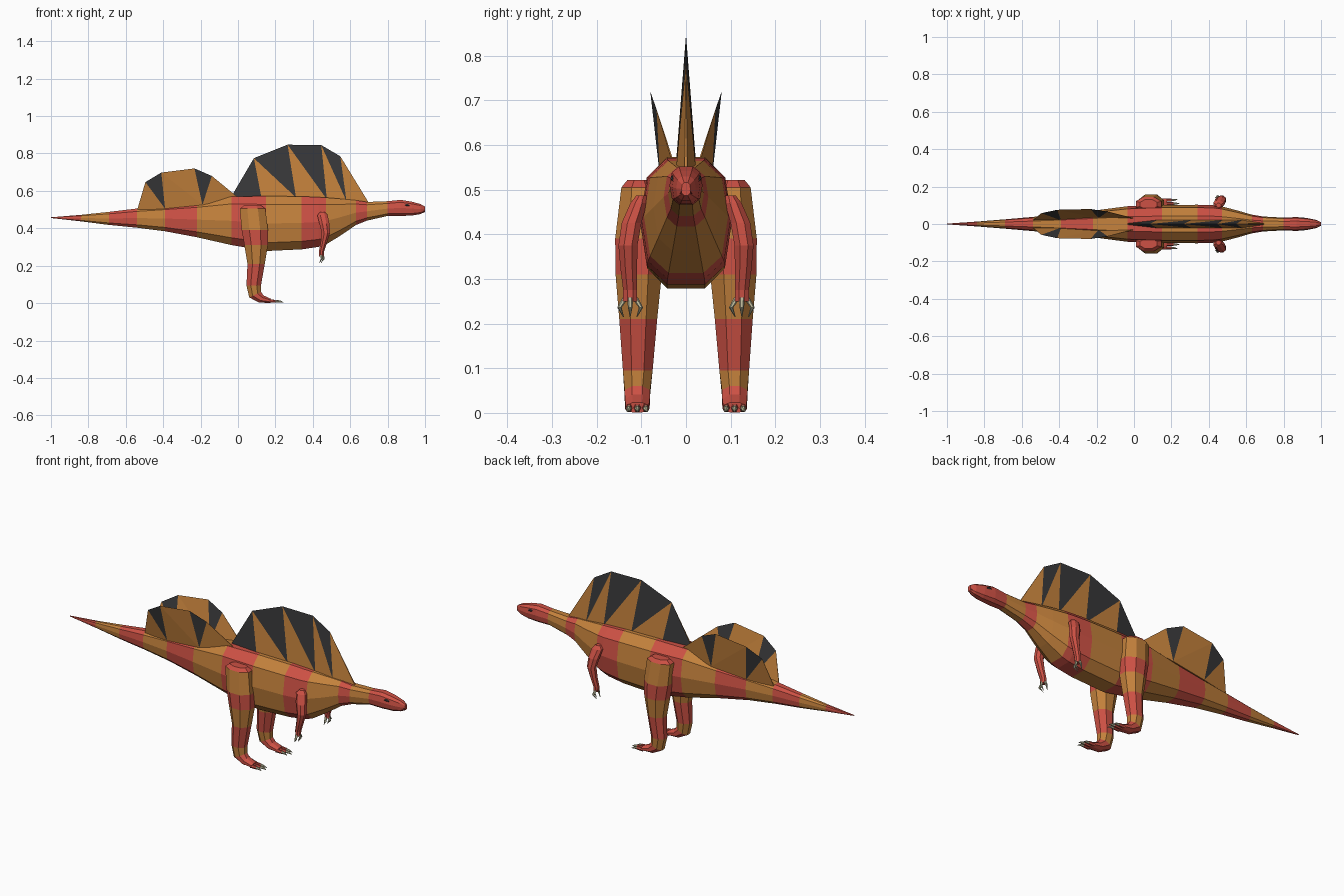
import bpy, bmesh, math
from mathutils import Vector

if "Cube" in bpy.data.objects:
    bpy.data.objects.remove(bpy.data.objects["Cube"])

COLOURS = [("red_skin", (0.61, 0.082, 0.058)), ("orange_skin", (0.55, 0.22, 0.045)),
           ("charcoal", (0.04, 0.04, 0.042)), ("pale_claw", (0.52, 0.50, 0.33)),
           ("dark_mouth", (0.16, 0.02, 0.018))]
MATS = []
for name, col in COLOURS:
    m = bpy.data.materials.new(name)
    m.diffuse_color = (*col, 1)
    m.use_nodes = True
    m.node_tree.nodes["Principled BSDF"].inputs["Base Color"].default_value = m.diffuse_color
    MATS.append(m)
RED, ORANGE, DARK, CLAW, MOUTH = range(5)


def finish(name, bm, mirror=False):
    bmesh.ops.recalc_face_normals(bm, faces=bm.faces)
    me = bpy.data.meshes.new(name)
    bm.to_mesh(me)
    bm.free()
    for m in MATS:
        me.materials.append(m)
    ob = bpy.data.objects.new(name, me)
    bpy.context.collection.objects.link(ob)
    if mirror:
        mod = ob.modifiers.new("mirror", 'MIRROR')
        mod.use_axis = (False, True, False)
    return ob


def loft(name, rings, mats, sides=8, power=1.0, mirror=False):
    """rings: (x, y, z, half size in the xz plane, half size in y, tilt degrees)"""
    bm = bmesh.new()
    loops = []
    for x, y, z, a, b, tilt in rings:
        r = math.radians(tilt)
        u = Vector((math.cos(r), 0, math.sin(r)))
        loop = []
        for i in range(sides):
            t = (i + 0.5) * math.tau / sides
            c, s = math.cos(t), math.sin(t)
            c = math.copysign(abs(c) ** power, c)
            s = math.copysign(abs(s) ** power, s)
            loop.append(bm.verts.new(Vector((x, y, z)) + u * a * c + Vector((0, b * s, 0))))
        loops.append(loop)
    for k in range(len(loops) - 1):
        p, q = loops[k], loops[k + 1]
        for i in range(sides):
            j = (i + 1) % sides
            f = bm.faces.new((p[i], p[j], q[j], q[i]))
            f.material_index = mats[min(k, len(mats) - 1)]
    bm.faces.new(loops[0]).material_index = mats[0]
    bm.faces.new(loops[-1]).material_index = mats[-1]
    return finish(name, bm, mirror)


def sail(name, tops, bases, tris, thick, mirror=False):
    """Tent-like sail: wide at the base, sharp at the top edge."""
    bm = bmesh.new()
    n = len(bases) - 1
    t = [bm.verts.new(p) for p in tops]
    sides = []
    for s in (-1, 1):
        sides.append([bm.verts.new((x, y + s * thick * (0.15 if i in (0, n) else 1), z))
                      for i, (x, y, z) in enumerate(bases)])
    for b in sides:
        for keys, mat in tris:
            f = bm.faces.new([(t if k[0] == 'T' else b)[int(k[1])] for k in keys.split()])
            f.material_index = mat
    for i in range(n):
        bm.faces.new((sides[0][i], sides[0][i + 1], sides[1][i + 1], sides[1][i])).material_index = ORANGE
    for i, k in ((0, 0), (n, len(t) - 1)):
        bm.faces.new((sides[0][i], sides[1][i], t[k])).material_index = ORANGE
    return finish(name, bm, mirror)


# Banded body from tail tip to snout: x, top, bottom, half width
profile = [(-1.0, .459, .455, .002), (-.84, .472, .437, .013), (-.69, .488, .418, .025),
           (-.54, .506, .403, .038), (-.39, .521, .384, .052), (-.22, .541, .352, .071),
           (-.035, .570, .310, .095), (.15, .573, .278, .102), (.34, .571, .287, .103),
           (.43, .567, .300, .100), (.47, .565, .313, .094), (.55, .558, .362, .073),
           (.63, .550, .417, .050), (.69, .541, .441, .040), (.80, .545, .466, .034),
           (.87, .552, .466, .037), (.93, .542, .468, .031), (.975, .530, .476, .022),
           (1.0, .516, .487, .010)]
loft("body", [(x, 0, (t + b) / 2, (t - b) / 2 * 1.035, w, 90) for x, t, b, w in profile],
     [RED, ORANGE, RED, ORANGE, RED, ORANGE, RED, ORANGE, RED, RED, ORANGE, ORANGE, RED, ORANGE, RED],
     sides=10, power=0.75)

# Mouth line and eyes
loft("mouth_line", [(.89, 0, .486, .003, .034, 90), (.93, 0, .487, .003, .032, 90),
                    (.975, 0, .491, .003, .022, 90), (1.0, 0, .494, .003, .012, 90)], [MOUTH], sides=4, power=0.5)
loft("eye", [(.893, .030, .524, .003, .004, 90), (.905, .029, .525, .007, .006, 90),
             (.918, .028, .522, .003, .004, 90)], [DARK], sides=6, mirror=True)
loft("nostril", [(.967, .014, .519, .003, .003, 90), (.985, .011, .514, .003, .003, 90)],
     [DARK], sides=6, mirror=True)

# Large sail along the back
sail("back_sail",
     [(.085, 0, .775), (.265, 0, .847), (.445, 0, .845), (.547, 0, .785)],
     [(-.04, 0, .562), (.125, 0, .565), (.31, 0, .565), (.475, 0, .555), (.58, 0, .545), (.70, 0, .535)],
     [("B0 T0 B1", DARK), ("T0 B1 B2", ORANGE), ("T0 T1 B2", DARK), ("T1 B2 B3", ORANGE),
      ("T1 T2 B3", DARK), ("T2 B3 B4", ORANGE), ("T2 T3 B4", DARK), ("T3 B4 B5", ORANGE)], .022)

# Pair of smaller sails leaning outward over the tail
sail("tail_sail",
     [(-.495, .058, .647), (-.41, .076, .698), (-.233, .080, .720), (-.14, .066, .680)],
     [(-.54, .020, .495), (-.39, .032, .505), (-.19, .045, .525), (.0, .030, .565)],
     [("B0 T0 B1", ORANGE), ("T0 T1 B1", DARK), ("T1 B1 B2", ORANGE),
      ("T1 T2 B2", ORANGE), ("T2 T3 B2", DARK), ("T3 B2 B3", ORANGE)], .013, mirror=True)

# Hind legs running down into the feet
loft("hind_leg",
     [(.078, .105, .522, .050, .028, 0), (.078, .105, .505, .074, .043, 0),
      (.090, .105, .390, .076, .058, 0), (.097, .106, .310, .068, .056, 0),
      (.097, .107, .210, .050, .046, 0), (.084, .108, .095, .042, .036, 0),
      (.092, .109, .045, .038, .031, 25), (.125, .109, .022, .024, .030, 60),
      (.175, .109, .012, .012, .028, 85)],
     [RED, ORANGE, RED, ORANGE, RED, ORANGE, RED], mirror=True)

# Toes and claws of the feet
for i, dy in enumerate((-.019, 0, .019)):
    reach = .012 if i == 1 else 0
    y = .109 + dy
    loft(f"toe_{i + 1}", [(.165, y, .011, .010, .009, 90), (.200 + reach, y, .010, .008, .008, 90)],
         [RED], sides=6, mirror=True)
    loft(f"foot_claw_{i + 1}", [(.195 + reach, y, .010, .008, .007, 90),
                                (.215 + reach, y, .009, .006, .005, 90),
                                (.232 + reach, y + dy * .2, .003, .001, .001, 90)],
         [CLAW], sides=6, mirror=True)

# Small front arms
loft("arm",
     [(.452, .100, .487, .014, .012, 0), (.452, .106, .470, .030, .020, 0),
      (.462, .122, .425, .029, .024, 0), (.470, .130, .375, .024, .023, 0),
      (.458, .128, .320, .018, .020, 0), (.446, .125, .275, .015, .017, 0),
      (.446, .125, .250, .013, .017, 0)], [RED], mirror=True)

# Claws of the hands
for i, dy in enumerate((-.015, 0, .015)):
    dx = .008 if i == 1 else -.002
    loft(f"hand_claw_{i + 1}", [(.446 + dx, .125 + dy * .7, .258, .007, .007, 0),
                                (.450 + dx, .125 + dy * 1.6, .236, .006, .005, 0),
                                (.436 + dx, .125 + dy * 1.0, .215, .001, .001, 0)],
         [CLAW], sides=6, mirror=True)
